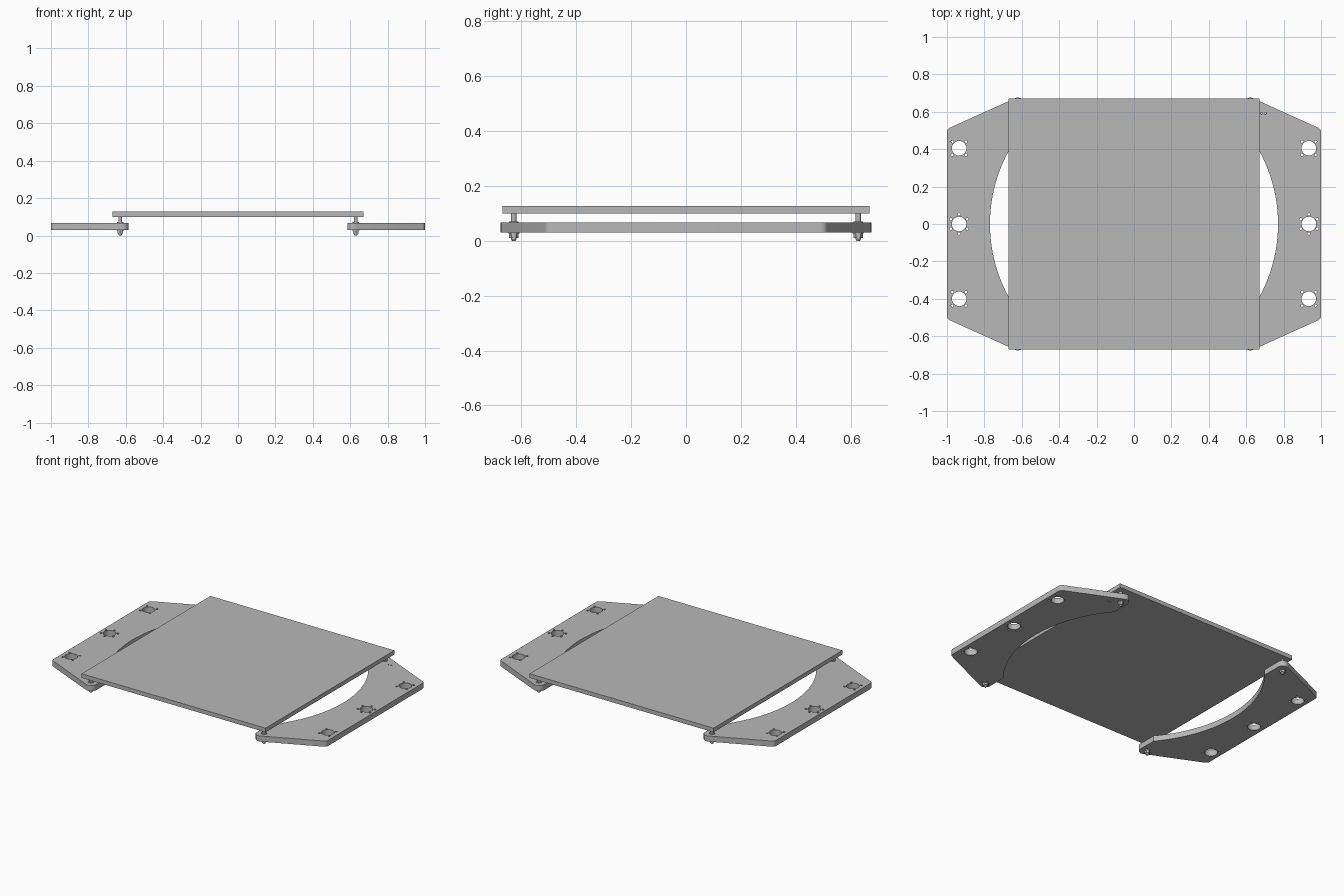
import bpy, bmesh, math
from mathutils import Vector

cube = bpy.data.objects.get("Cube")
if cube:
    bpy.data.objects.remove(cube, do_unlink=True)

grey = bpy.data.materials.new("light grey")
grey.use_nodes = True
colour = (0.48, 0.48, 0.48, 1)
grey.diffuse_color = colour
grey.node_tree.nodes["Principled BSDF"].inputs["Base Color"].default_value = colour


def add_mesh(name, mesh):
    ob = bpy.data.objects.new(name, mesh)
    mesh.materials.clear()
    mesh.materials.append(grey)
    bpy.context.collection.objects.link(ob)
    bpy.ops.object.select_all(action="DESELECT")
    ob.select_set(True)
    bpy.context.view_layer.objects.active = ob
    bpy.ops.object.shade_smooth_by_angle(angle=math.radians(30))
    return ob


def circle(x, y, r, n):
    return [(x + r * math.cos(math.tau * i / n), y + r * math.sin(math.tau * i / n))
            for i in range(n)]


def fillet(before, corner, after, r, steps=6):
    """Round one corner with an arc of radius r."""
    c = Vector(corner)
    u, v = (Vector(before) - c).normalized(), (Vector(after) - c).normalized()
    half = u.angle(v) / 2
    start, end = c + u * r / math.tan(half), c + v * r / math.tan(half)
    mid = c + (u + v).normalized() * r / math.sin(half)
    a, b = start - mid, end - mid
    return [tuple(mid + (a.lerp(b, i / steps)).normalized() * r) for i in range(steps + 1)]


def extrude_outline(name, loops, low, high):
    """Fill an outline with holes and give it thickness."""
    curve = bpy.data.curves.new(name, "CURVE")
    curve.dimensions = "2D"
    curve.fill_mode = "BOTH"
    curve.extrude = (high - low) / 2
    for loop in loops:
        spline = curve.splines.new("POLY")
        spline.points.add(len(loop) - 1)
        for point, (x, y) in zip(spline.points, loop):
            point.co = (x, y, 0, 1)
        spline.use_cyclic_u = True
    helper = bpy.data.objects.new(name + "_outline", curve)
    bpy.context.collection.objects.link(helper)
    bpy.context.view_layer.update()
    graph = bpy.context.evaluated_depsgraph_get()
    mesh = bpy.data.meshes.new_from_object(helper.evaluated_get(graph))
    bpy.data.objects.remove(helper, do_unlink=True)
    bm = bmesh.new()
    bm.from_mesh(mesh)
    bmesh.ops.remove_doubles(bm, verts=bm.verts, dist=0.0002)
    bmesh.ops.recalc_face_normals(bm, faces=bm.faces)
    bmesh.ops.translate(bm, verts=bm.verts, vec=(0, 0, (low + high) / 2))
    bm.to_mesh(mesh)
    bm.free()
    return add_mesh(name, mesh)


# Side plate: slanted ends, rounded tips, circular cutout on the inner edge
outer, tip, inner = (1, 0.508), (0.585, 0.695), (0.585, 0.515)
quarter = fillet((1, 0), outer, tip, 0.025) + fillet(outer, tip, inner, 0.035)
upper = [(x, y) for x, y in quarter]
arc_radius, arc_x, arc_end = 0.81, -0.04, math.radians(39.5)
arc = [(arc_x + arc_radius * math.cos(arc_end * (1 - i / 24)),
        arc_radius * math.sin(arc_end * (1 - i / 24))) for i in range(49)]
right_outline = upper + arc + [(x, -y) for x, y in reversed(upper)]

# Large holes, each ringed by small screw holes
holes = []
for y, count, turn in ((0.405, 4, 45), (0, 6, 90), (-0.4, 4, 45)):
    holes.append(circle(0.935, y, 0.039, 32))
    for i in range(count):
        a = math.radians(turn + 360 * i / count)
        holes.append(circle(0.935 + 0.051 * math.cos(a), y + 0.051 * math.sin(a), 0.007, 10))

for side, label in ((1, "left"), (-1, "right")):
    loops = [[(side * x, y) for x, y in loop] for loop in [right_outline] + holes]
    if side == 1:
        loops += [circle(x, 0.592, 0.004, 8) for x in (0.682, 0.702)]
    extrude_outline(label + "_side_plate", loops, 0.03, 0.067)

# Raised square plate
w = 0.67
extrude_outline("top_plate", [[(-w, -w), (w, -w), (w, w), (-w, w)]], 0.1, 0.127)


def cylinder(bm, r, low, high, sides, top=None):
    made = bmesh.ops.create_cone(bm, cap_ends=True, segments=sides, radius1=r,
                                 radius2=r if top is None else top, depth=high - low)
    bmesh.ops.translate(bm, verts=made["verts"], vec=(0, 0, (low + high) / 2))


# Corner bolts: shank, washer on the plate, hexagonal nut and pointed end
bm = bmesh.new()
cylinder(bm, 0.01, 0.006, 0.101, 20)
cylinder(bm, 0.006, 0, 0.006, 20, 0.01)
cylinder(bm, 0.018, 0.066, 0.071, 20)
cylinder(bm, 0.017, 0.011, 0.026, 6)
cylinder(bm, 0.02, 0.026, 0.031, 20)
bolt = bpy.data.meshes.new("bolt")
bm.to_mesh(bolt)
bm.free()
for x, side in ((0.63, "left"), (-0.63, "right")):
    for y, end in ((-0.628, "front"), (0.628, "back")):
        add_mesh(f"{end}_{side}_bolt", bolt.copy()).location = (x, y, 0)
